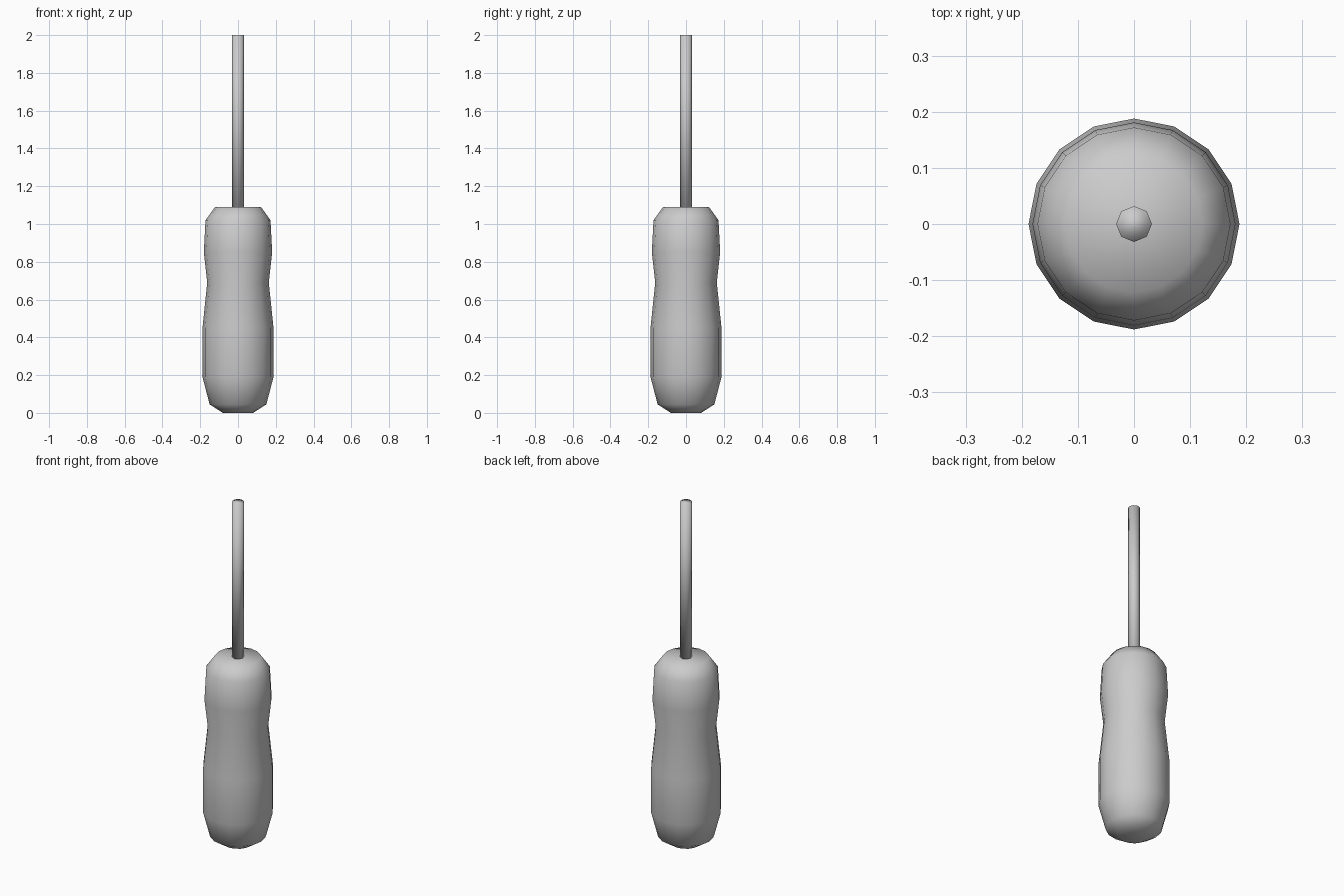
import bpy, bmesh, math

if "Cube" in bpy.data.objects:
    bpy.data.objects.remove(bpy.data.objects["Cube"])


def lathe(name, profile, sides):
    """Revolve (radius, z) points around z, with flat end caps and smooth shading."""
    bm = bmesh.new()
    rings = []
    for r, z in profile:
        angles = [2 * math.pi * i / sides for i in range(sides)]
        rings.append([bm.verts.new((r * math.cos(a), r * math.sin(a), z)) for a in angles])
    for low, high in zip(rings, rings[1:]):
        for i in range(sides):
            j = (i + 1) % sides
            bm.faces.new((low[i], low[j], high[j], high[i]))
    bm.faces.new(rings[0][::-1])
    bm.faces.new(rings[-1])
    for face in bm.faces:
        face.smooth = True
    mesh = bpy.data.meshes.new(name)
    bm.to_mesh(mesh)
    bm.free()
    obj = bpy.data.objects.new(name, mesh)
    bpy.context.collection.objects.link(obj)
    return obj


# Contoured grip with a waist and chamfered ends
lathe("handle", [(0.08, 0.0), (0.15, 0.045), (0.188, 0.19), (0.188, 0.45),
                 (0.163, 0.69), (0.181, 0.85), (0.172, 1.02), (0.122, 1.09)], 16)

# Straight metal rod
lathe("shaft", [(0.032, 1.085), (0.032, 2.0)], 8)
